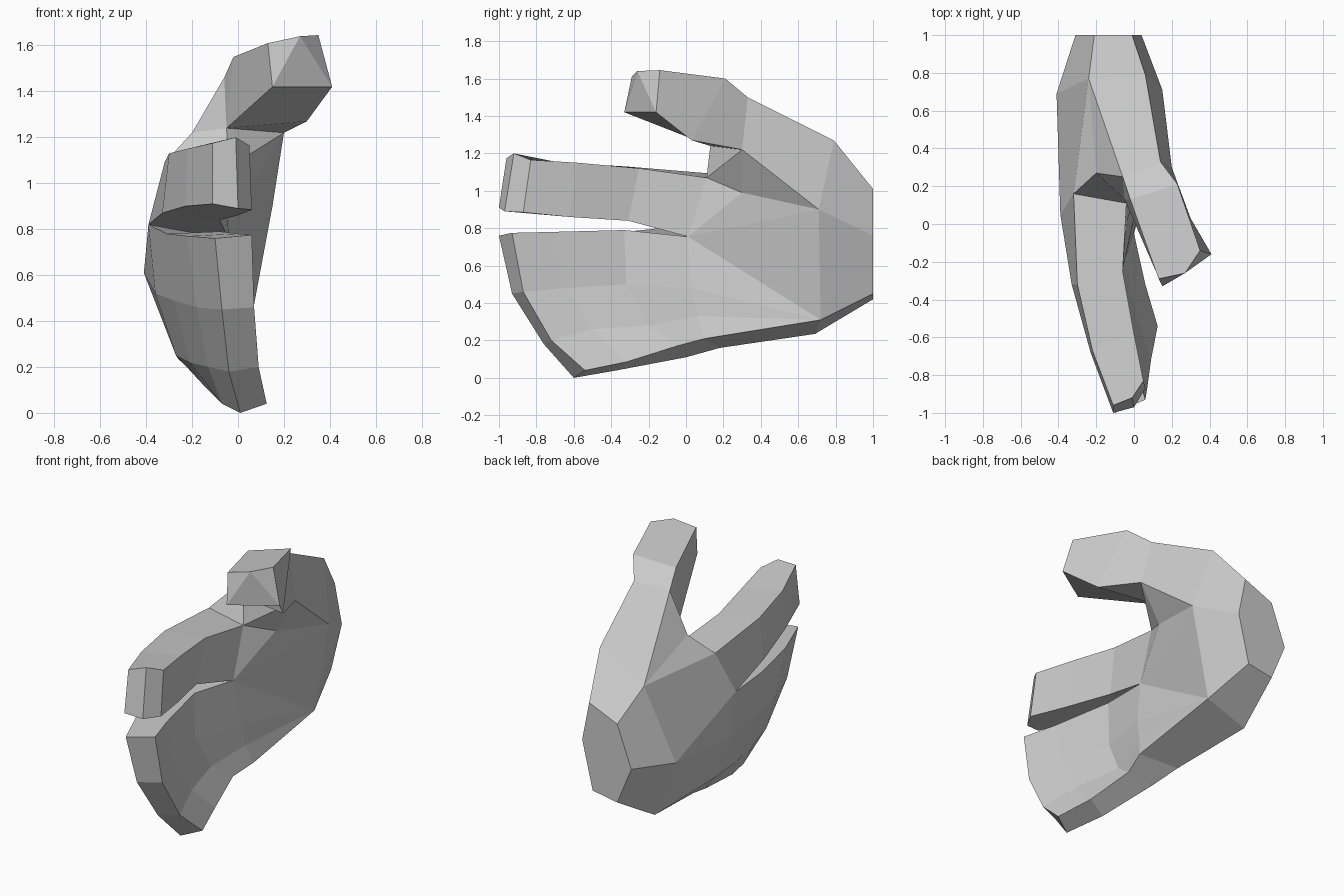
import bpy, bmesh
from mathutils import Vector

if "Cube" in bpy.data.objects:
    bpy.data.objects.remove(bpy.data.objects["Cube"])

skin = bpy.data.materials.new("plain_grey")
skin.use_nodes = True
GREY = (0.6, 0.6, 0.6, 1)
skin.diffuse_color = GREY
skin.node_tree.nodes["Principled BSDF"].inputs["Base Color"].default_value = GREY

bm = bmesh.new()
known = {}


def vert(p):
    """One shared vertex per position, so neighbouring parts weld."""
    key = tuple(round(c, 3) for c in p)
    if key not in known:
        known[key] = bm.verts.new(Vector(p))
    return known[key]


def face(points):
    bm.faces.new([vert(p) for p in points])


def loft(rings, caps, extra={}):
    """Skin rings in order; extra splits edges of the end ring, caps closes it."""
    n = len(rings[0])
    for k in range(len(rings) - 1):
        a, b = rings[k], rings[k + 1]
        for i in range(n):
            j = (i + 1) % n
            mid = [extra[i]] if k == len(rings) - 2 and i in extra else []
            face([a[i], a[j], b[j]] + mid + [b[i]])
    end = []
    for i, p in enumerate(rings[-1]):
        end += [p] + ([extra[i]] if i in extra else [])
    for cap in caps:
        face([end[i] for i in cap])


# Wrist: six-sided stump
heel = [(.06, .79, 1.27), (-.24, .77, 1.09), (-.41, .69, .61),
        (-.26, .69, .235), (.04, .72, .31), (.15, .71, .9)]
wrist = [(-.01, 1, 1.01), (-.21, 1, .925), (-.31, 1, .66),
         (-.21, 1, .42), (-.035, 1, .45), (.04, 1, .76)]
loft([heel, wrist], [range(6)])

# Index finger: four-sided, bent towards the palm
index = [
    [(-.04, .11, 1.07), (-.32, .16, 1.09), (-.39, .05, .82), (-.04, .01, .755)],
    [(-.06, -.25, 1.12), (-.30, -.32, 1.13), (-.33, -.32, .87), (-.08, -.31, .84)],
    [(0, -.58, 1.15), (-.22, -.67, 1.15), (-.23, -.68, .9), (0, -.62, .86)],
    [(.05, -.83, 1.165), (-.11, -.96, 1.175), (-.11, -1, .91), (.06, -.87, .885)]]
loft(index, [(0, 1, 4, 5), (1, 2, 3, 4)], {0: (-.01, -.92, 1.2), 2: (0, -.97, .89)})

# Three remaining fingers fused: back of hand downwards, then palm upwards
fused = [
    [(-.39, .05, .82), (-.36, .05, .52), (-.27, .1, .25), (-.18, .18, .16),
     (.04, .1, .21), (.01, .06, .33), (0, .03, .48), (-.04, .01, .755)],
    [(-.31, -.33, .78), (-.28, -.3, .49), (-.21, -.2, .22), (-.14, 0, .11),
     (0, -.05, .17), (-.05, -.2, .28), (-.08, -.32, .5), (-.08, -.33, .79)],
    [(-.22, -.7, .77), (-.18, -.65, .46), (-.13, -.5, .2), (-.07, -.37, .04),
     (.06, -.32, .085), (.02, -.5, .26), (0, -.64, .48), (0, -.72, .78)],
    [(-.1, -1, .76), (-.07, -.93, .45), (-.04, -.76, .18), (.01, -.6, 0),
     (.125, -.54, .04), (.09, -.72, .2), (.07, -.87, .46), (.06, -.93, .775)]]
loft(fused, [(0, 1, 6, 7), (1, 2, 5, 6), (2, 3, 4, 5)])

# Thumb: outer segment ending in a faceted tip
thumb = [
    [(.23, .21, 1.6), (-.02, .13, 1.55), (-.05, .13, 1.24), (.30, .03, 1.27)],
    [(.35, -.14, 1.645), (.13, -.29, 1.61), (.15, -.33, 1.42), (.41, -.16, 1.42)]]
loft(thumb, [(0, 1, 4), (1, 2, 3), (1, 3, 4)], {0: (.27, -.26, 1.64)})

# Thumb joint, web and palm centre
h0, h1, h2, h3, h4, h5 = heel
t0, t1, t2, t3 = thumb[0]
q, l, n, p = index[0]
d1, d2, d3, s3, s2, s1 = fused[0][1:7]
joint_out, joint_in, joint_low = (.14, .33, 1.5), (-.06, .25, 1.46), (.2, .3, 1.22)
knuckle, hollow = (-.2, .27, 1.22), (.06, .3, .99)
for panel in (
        # thumb joint
        (t0, t1, joint_in, joint_out), (t1, t2, joint_in),
        (t2, t3, joint_low), (t3, t0, joint_out, joint_low),
        # web between thumb and index finger
        (joint_in, t2, knuckle), (knuckle, t2, q, l), (t2, joint_low, q),
        # back of the hand
        (h0, joint_out, joint_in, h1), (h1, joint_in, knuckle), (h1, knuckle, l),
        (h1, l, n, h2), (h2, n, d1), (h2, d1, d2, h3), (h3, d2, d3),
        # palm
        (h0, h5, joint_low, joint_out), (h5, hollow, joint_low),
        (joint_low, hollow, q), (q, hollow, p), (hollow, h5, p),
        (p, h5, h4), (p, h4, s1), (s1, h4, s2), (s2, h4, s3),
        # lower edge
        (h3, d3, s3, h4)):
    face(panel)

bmesh.ops.recalc_face_normals(bm, faces=bm.faces)
mesh = bpy.data.meshes.new("hand")
bm.to_mesh(mesh)
bm.free()
mesh.materials.append(skin)
hand = bpy.data.objects.new("hand", mesh)
bpy.context.collection.objects.link(hand)
